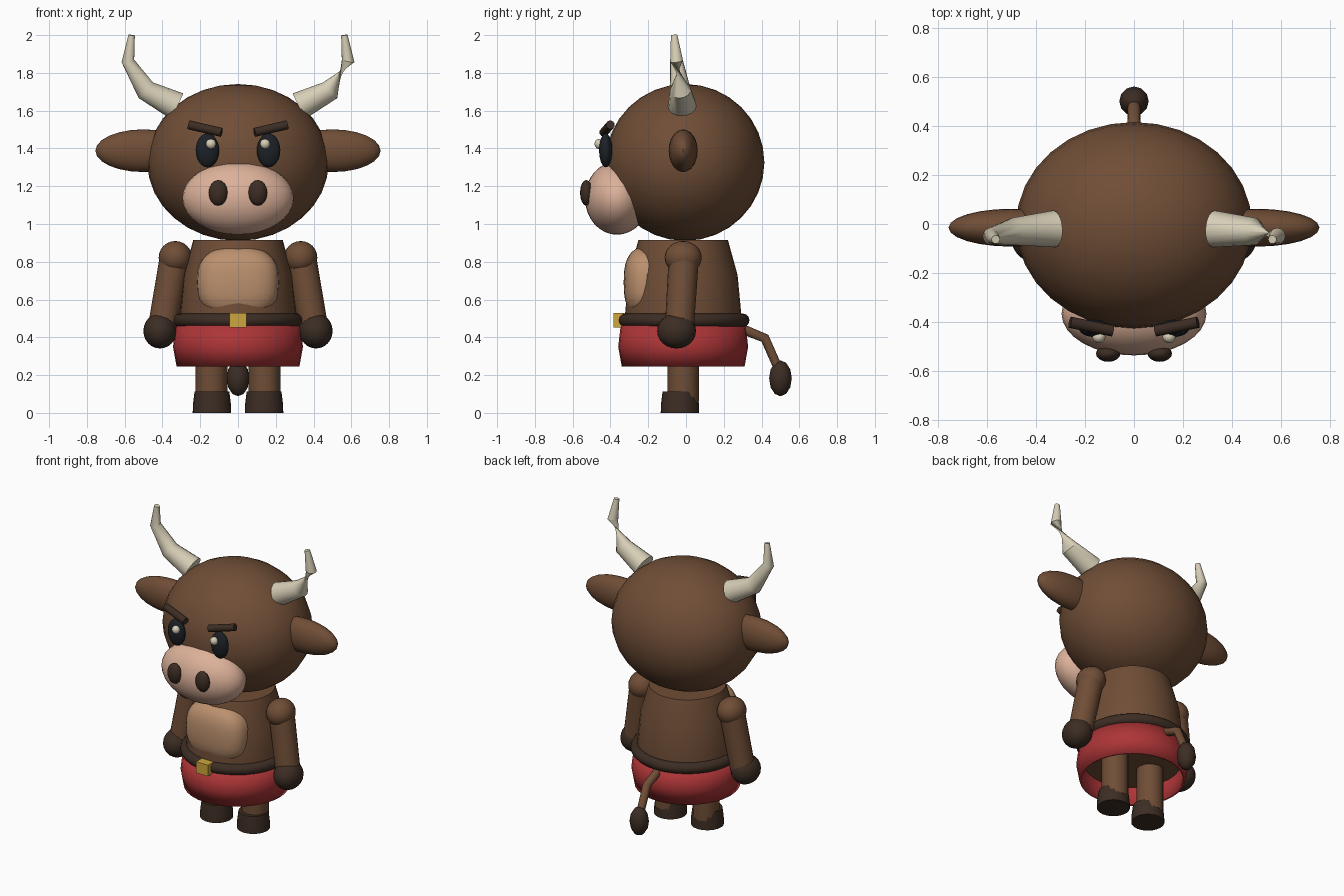
import bpy, bmesh, math
from mathutils import Vector, Matrix

old = bpy.data.objects.get("Cube")
if old:
    bpy.data.objects.remove(old, do_unlink=True)


def material(name, rgb):
    m = bpy.data.materials.new(name)
    m.use_nodes = True
    m.diffuse_color = (*rgb, 1)
    m.node_tree.nodes["Principled BSDF"].inputs["Base Color"].default_value = (*rgb, 1)
    return m


FUR = material("brown fur", (0.16, 0.075, 0.037))
DARK = material("dark brown", (0.045, 0.026, 0.017))
PINK = material("pink skin", (0.72, 0.44, 0.32))
TAN = material("tan belly", (0.50, 0.28, 0.155))
HORN = material("horn ivory", (0.68, 0.62, 0.47))
RED = material("red cloth", (0.42, 0.035, 0.038))
GOLD = material("gold", (0.62, 0.38, 0.05))
BLACK = material("eye black", (0.012, 0.015, 0.019))


def finish(name, bm, mat, angle=40):
    bmesh.ops.recalc_face_normals(bm, faces=bm.faces)
    mesh = bpy.data.meshes.new(name)
    bm.to_mesh(mesh)
    bm.free()
    ob = bpy.data.objects.new(name, mesh)
    bpy.context.collection.objects.link(ob)
    mesh.materials.append(mat)
    bpy.ops.object.select_all(action="DESELECT")
    ob.select_set(True)
    bpy.context.view_layer.objects.active = ob
    bpy.ops.object.shade_smooth_by_angle(angle=math.radians(angle))
    return ob


def ellipsoid(name, mat, centre, radii, seg=24, power=1.0):
    """Sphere scaled to radii; a power below 1 makes it boxier."""
    bm = bmesh.new()
    bmesh.ops.create_uvsphere(bm, u_segments=seg, v_segments=seg // 2, radius=1)
    for v in bm.verts:
        v.co = Vector([math.copysign(abs(c) ** power, c) * r for c, r in zip(v.co, radii)])
    bmesh.ops.translate(bm, verts=bm.verts, vec=centre)
    return finish(name, bm, mat)


def tube(name, mat, points, radii, seg=16, flips=None, capped=True):
    """Loft circles along a path; flips turns chosen rings by half a turn."""
    bm = bmesh.new()
    pts = [Vector(p) for p in points]
    rings = []
    for i, p in enumerate(pts):
        ahead = (pts[min(i + 1, len(pts) - 1)] - p).normalized()
        behind = (p - pts[max(i - 1, 0)]).normalized()
        t = (ahead + behind).normalized()
        side = t.cross(Vector((0, 1, 0)))
        if side.length < 0.1:
            side = t.cross(Vector((1, 0, 0)))
        side.normalize()
        up = side.cross(t)
        turn = math.pi if flips and flips[i] else 0
        ring = []
        for k in range(seg):
            a = math.tau * k / seg + turn
            ring.append(bm.verts.new(p + radii[i] * (side * math.cos(a) + up * math.sin(a))))
        rings.append(ring)
    for a, b in zip(rings, rings[1:]):
        for k in range(seg):
            n = (k + 1) % seg
            bm.faces.new((a[k], a[n], b[n], b[k]))
    if capped:
        bm.faces.new(rings[0])
        bm.faces.new(rings[-1])
    return finish(name, bm, mat)


def lathe(name, mat, profile, y=-0.015, seg=32, capped=True, x=0):
    return tube(name, mat, [(x, y, z) for r, z in profile],
                [r for r, z in profile], seg, capped=capped)


# Head and muzzle
ellipsoid("head", FUR, (0, -0.005, 1.326), (0.48, 0.42, 0.415), 32)
ellipsoid("muzzle", PINK, (0, -0.365, 1.137), (0.295, 0.17, 0.194), 32)

# Torso, belly patch, shorts and belt
lathe("torso", FUR, [(0.3, 0.36), (0.31, 0.5), (0.288, 0.73), (0.237, 0.915)])
ellipsoid("belly_patch", TAN, (0, -0.2, 0.69), (0.217, 0.13, 0.19), 32, 0.75)
shorts = lathe("shorts", RED, [(0.325, 0.245), (0.344, 0.35), (0.33, 0.47)], capped=False)
shell = shorts.modifiers.new("thickness", "SOLIDIFY")
shell.thickness = 0.015
shell.offset = -1

bm = bmesh.new()
belt_seg, minor_seg = 32, 12
grid = []
for i in range(belt_seg):
    turn = Matrix.Rotation(math.tau * i / belt_seg, 3, "Z")
    grid.append([])
    for j in range(minor_seg):
        a = math.tau * j / minor_seg
        p = turn @ Vector((0.312 + 0.036 * math.cos(a), 0, 0.49 + 0.036 * math.sin(a)))
        grid[i].append(bm.verts.new(p + Vector((0, -0.012, 0))))
for i in range(belt_seg):
    for j in range(minor_seg):
        a, b, n = grid[i], grid[(i + 1) % belt_seg], (j + 1) % minor_seg
        bm.faces.new((a[j], b[j], b[n], a[n]))
finish("belt", bm, DARK)

bm = bmesh.new()
bmesh.ops.create_cube(bm, size=1, matrix=Matrix.Translation((0, -0.355, 0.49))
                      @ Matrix.Diagonal((0.09, 0.06, 0.076, 1)))
finish("belt_buckle", bm, GOLD)

# Tail
tube("tail", FUR, [(0, 0.25, 0.46), (0, 0.32, 0.435), (0, 0.418, 0.395), (0, 0.495, 0.22)],
     [0.028, 0.027, 0.027, 0.025], 10)
ellipsoid("tail_tuft", DARK, (0, 0.5, 0.183), (0.06, 0.06, 0.095), 12)

# Paired parts
for s, side in ((1, "left"), (-1, "right")):
    ellipsoid(side + "_ear", FUR, (s * 0.5, -0.015, 1.388), (0.255, 0.077, 0.113))
    ellipsoid(side + "_eye", BLACK, (s * 0.162, -0.425, 1.39), (0.062, 0.035, 0.09))
    ellipsoid(side + "_eye_glint", HORN, (s * 0.143, -0.46, 1.424), (0.027, 0.025, 0.027), 12)
    ellipsoid(side + "_nostril", DARK, (s * 0.105, -0.528, 1.165), (0.05, 0.033, 0.068), 16)
    tube(side + "_eyebrow", DARK, [(s * 0.26, -0.4, 1.525), (s * 0.088, -0.435, 1.485)],
         [0.024, 0.024], 10)
    # The left horn is pinched by a half twist between its middle rings
    tube(side + "_horn", HORN,
         [(s * 0.325, -0.02, 1.625), (s * 0.488, -0.03, 1.708),
          (s * 0.583, -0.05, 1.863), (s * 0.563, -0.063, 2.0)],
         [0.075, 0.056, 0.034, 0.017], 16, (0, 0, s > 0, s > 0))
    ellipsoid(side + "_shoulder", FUR, (s * 0.332, -0.015, 0.822), (0.088, 0.098, 0.088))
    tube(side + "_arm", FUR, [(s * 0.335, -0.012, 0.82), (s * 0.4, -0.035, 0.45)],
         [0.08, 0.077])
    ellipsoid(side + "_hand", DARK, (s * 0.413, -0.05, 0.434), (0.088, 0.103, 0.093))
    lathe(side + "_leg", FUR, [(0.084, 0.06), (0.084, 0.37)], -0.015, 12, x=s * 0.14)
    lathe(side + "_hoof", DARK, [(0.102, 0), (0.1, 0.05), (0.092, 0.113)], -0.032, 20,
          x=s * 0.138)
